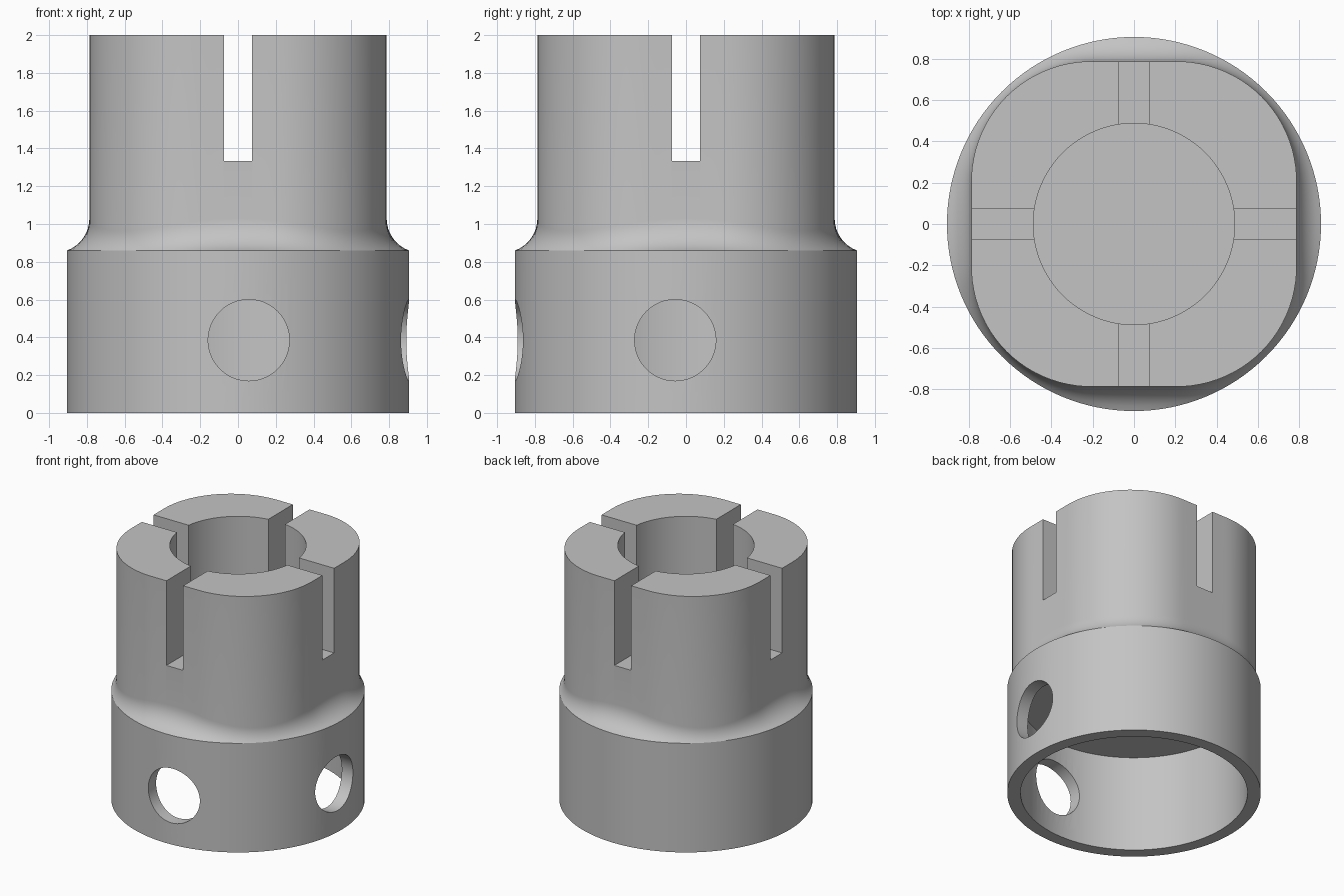
import bpy
import bmesh
from math import sin, cos, tan, pi, sqrt, acos
from mathutils import Matrix

if "Cube" in bpy.data.objects:
    bpy.data.objects.remove(bpy.data.objects["Cube"], do_unlink=True)

SEGMENTS = 128
BASE_R, SHOULDER_Z, TOP_Z = 0.905, 0.86, 2.0
HALF, CORNER = 0.787, 0.58        # rounded-square neck
FILLET, FILLET_STEPS = 0.18, 8

grey = bpy.data.materials.new("plain grey")
grey.use_nodes = True
colour = (0.55, 0.55, 0.55, 1)
grey.diffuse_color = colour
grey.node_tree.nodes["Principled BSDF"].inputs["Base Color"].default_value = colour


def make_object(name, bm):
    bmesh.ops.recalc_face_normals(bm, faces=bm.faces)
    mesh = bpy.data.meshes.new(name)
    bm.to_mesh(mesh)
    bm.free()
    mesh.materials.append(grey)
    obj = bpy.data.objects.new(name, mesh)
    bpy.context.collection.objects.link(obj)
    return obj


def neck_radius(a):
    """Distance from the axis to the rounded square at angle a."""
    a = a % (pi / 2)
    a = min(a, pi / 2 - a)
    s = HALF - CORNER
    if HALF * tan(a) <= s:
        return HALF / cos(a)
    d = s * (cos(a) + sin(a))
    return d + sqrt(d * d - 2 * s * s + CORNER ** 2)


# Body: round base, fillet rolled against the shoulder edge, squared neck
bm = bmesh.new()
columns = []
for i in range(SEGMENTS):
    a = 2 * pi * i / SEGMENTS
    neck = neck_radius(a)
    sweep = acos(1 - (BASE_R - neck) / FILLET)
    top = SHOULDER_Z + FILLET * sin(sweep)
    profile = [(BASE_R, 0)]
    for k in range(FILLET_STEPS, -1, -1):
        t = sweep * k / FILLET_STEPS
        profile.append((neck + FILLET * (1 - cos(t)), top - FILLET * sin(t)))
    profile.append((neck, TOP_Z))
    columns.append([bm.verts.new((r * cos(a), r * sin(a), z)) for r, z in profile])
for i in range(SEGMENTS):
    c, n = columns[i], columns[(i + 1) % SEGMENTS]
    for k in range(len(c) - 1):
        bm.faces.new((c[k], n[k], n[k + 1], c[k + 1]))
bm.faces.new([c[0] for c in columns])
bm.faces.new([c[-1] for c in columns])
body = make_object("slotted_collar", bm)


def cylinder(name, radius, depth, centre, rotation=Matrix()):
    bm = bmesh.new()
    bmesh.ops.create_cone(bm, cap_ends=True, segments=96, radius1=radius,
                          radius2=radius, depth=depth,
                          matrix=Matrix.Translation(centre) @ rotation)
    return make_object(name, bm)


def box(name, size, centre):
    bm = bmesh.new()
    bmesh.ops.create_cube(bm, size=1, matrix=Matrix.Translation(centre)
                          @ Matrix.Diagonal((*size, 1)))
    return make_object(name, bm)


def cut(cutter):
    cutter.hide_render = True
    mod = body.modifiers.new(cutter.name, 'BOOLEAN')
    mod.operation = 'DIFFERENCE'
    mod.solver = 'EXACT'
    mod.object = cutter
    bpy.context.view_layer.objects.active = body
    bpy.ops.object.modifier_apply(modifier=mod.name)
    bpy.data.objects.remove(cutter, do_unlink=True)


# Hollow base below and blind bore above
cut(cylinder("base_cavity", 0.81, 1.0, (0, 0, 0.26)))
cut(cylinder("bore", 0.487, 1.2, (0, 0, 1.6)))

# Crossed slots through the neck
cut(box("slot_x", (3, 0.146, 1), (0, 0, 1.833)))
cut(box("slot_y", (0.146, 3, 1), (0, 0, 1.833)))

# Round side holes in the front and left of the base
cut(cylinder("front_hole", 0.215, 1, (0.057, -0.9, 0.385), Matrix.Rotation(pi / 2, 4, 'X')))
cut(cylinder("left_hole", 0.215, 1, (0.9, -0.057, 0.385), Matrix.Rotation(pi / 2, 4, 'Y')))

# Smooth curved walls, crisp edges
bpy.ops.object.select_all(action='DESELECT')
body.select_set(True)
bpy.context.view_layer.objects.active = body
bpy.ops.object.shade_smooth_by_angle(angle=pi / 6)
